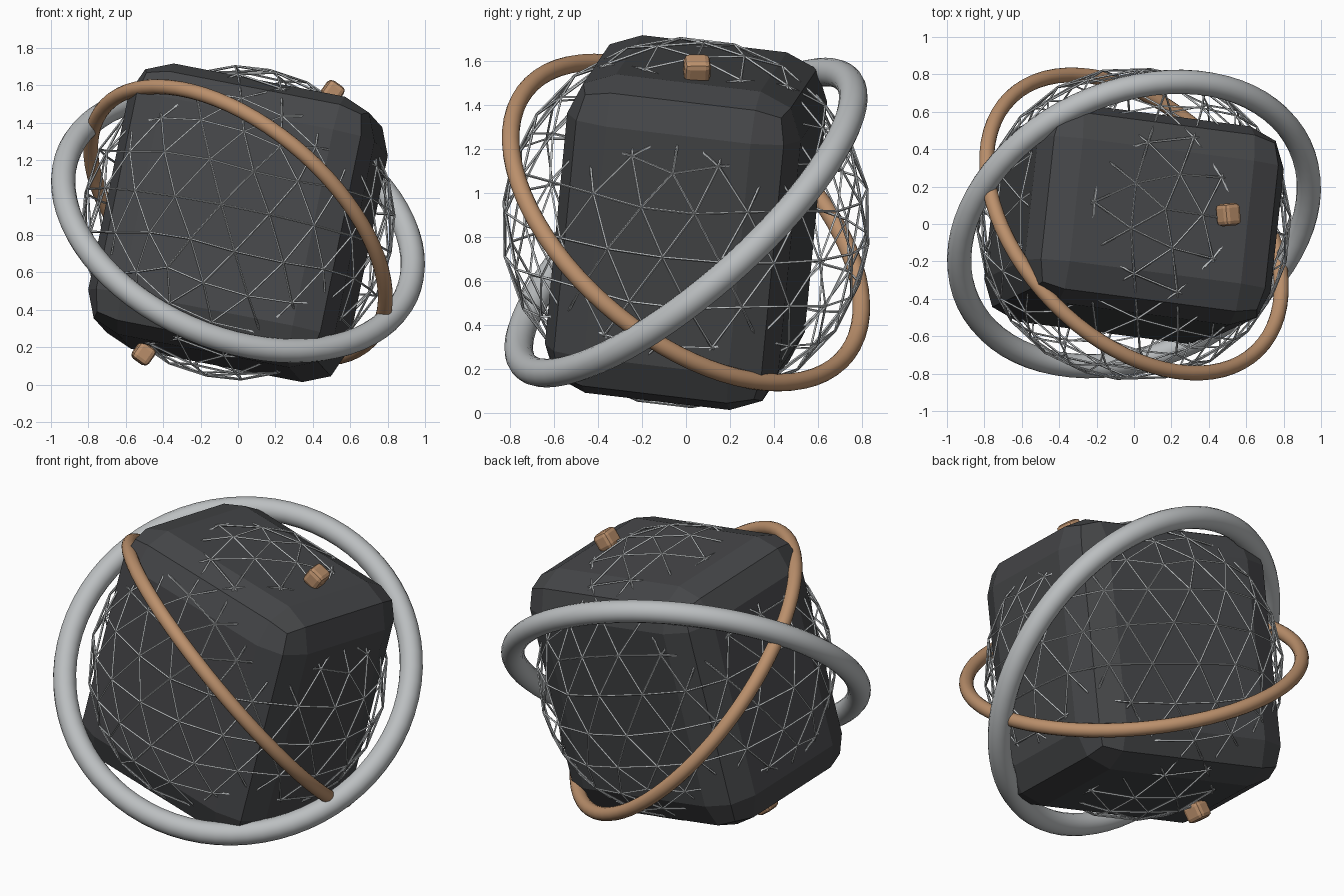
import bpy
from mathutils import Vector, Euler

if "Cube" in bpy.data.objects:
    bpy.data.objects.remove(bpy.data.objects["Cube"])

CENTRE = Vector((0, 0, 0.865))
TILT = Euler((-0.12, 0.19, -0.13))


def paint(obj, name, rgb):
    mat = bpy.data.materials.get(name) or bpy.data.materials.new(name)
    mat.diffuse_color = (*rgb, 1)
    mat.use_nodes = True
    mat.node_tree.nodes["Principled BSDF"].inputs["Base Color"].default_value = mat.diffuse_color
    obj.data.materials.append(mat)


def block(name, size, loc, rot, bevel):
    bpy.ops.mesh.primitive_cube_add(size=1, location=loc, rotation=rot)
    obj = bpy.context.object
    obj.name = name
    obj.scale = size
    bpy.ops.object.transform_apply(location=False, rotation=False, scale=True)
    mod = obj.modifiers.new("bevel", 'BEVEL')
    mod.width, mod.segments = bevel, 2
    return obj


def ring(name, normal, major, minor):
    rot = Vector(normal).to_track_quat('Z', 'Y').to_euler()
    bpy.ops.mesh.primitive_torus_add(location=CENTRE, rotation=rot,
                                     major_radius=major, minor_radius=minor,
                                     major_segments=72, minor_segments=16)
    obj = bpy.context.object
    obj.name = name
    bpy.ops.object.shade_smooth()
    return obj


DARK, STEEL, COPPER = (0.06, 0.062, 0.066), (0.5, 0.52, 0.53), (0.5, 0.28, 0.15)

# tilted dark core with wide two-step bevels
core = block("core", (1.35, 1.075, 1.485), CENTRE, TILT, 0.205)
paint(core, "dark", DARK)

# triangulated wire cage, tilted with the core and partly sunk into it
bpy.ops.mesh.primitive_ico_sphere_add(subdivisions=3, radius=0.838,
                                      location=CENTRE, rotation=TILT)
cage = bpy.context.object
cage.name = "wire_cage"
wire = cage.modifiers.new("wire", 'WIREFRAME')
wire.thickness = 0.012
paint(cage, "steel", STEEL)

# two crossing orbit rings
paint(ring("steel_ring", (0.30, -0.63, 0.715), 0.98, 0.065), "steel", STEEL)
paint(ring("copper_ring", (0.552, 0.537, 0.638), 0.945, 0.04), "copper", COPPER)

# pair of opposite copper studs
axis = Vector((0.505, 0.05, 0.70))
for name, s in (("upper_stud", 1), ("lower_stud", -1)):
    stud = block(name, (0.105, 0.12, 0.105), CENTRE + axis * s,
                 Euler((0, 0.62, 0.09)), 0.025)
    paint(stud, "copper", COPPER)
